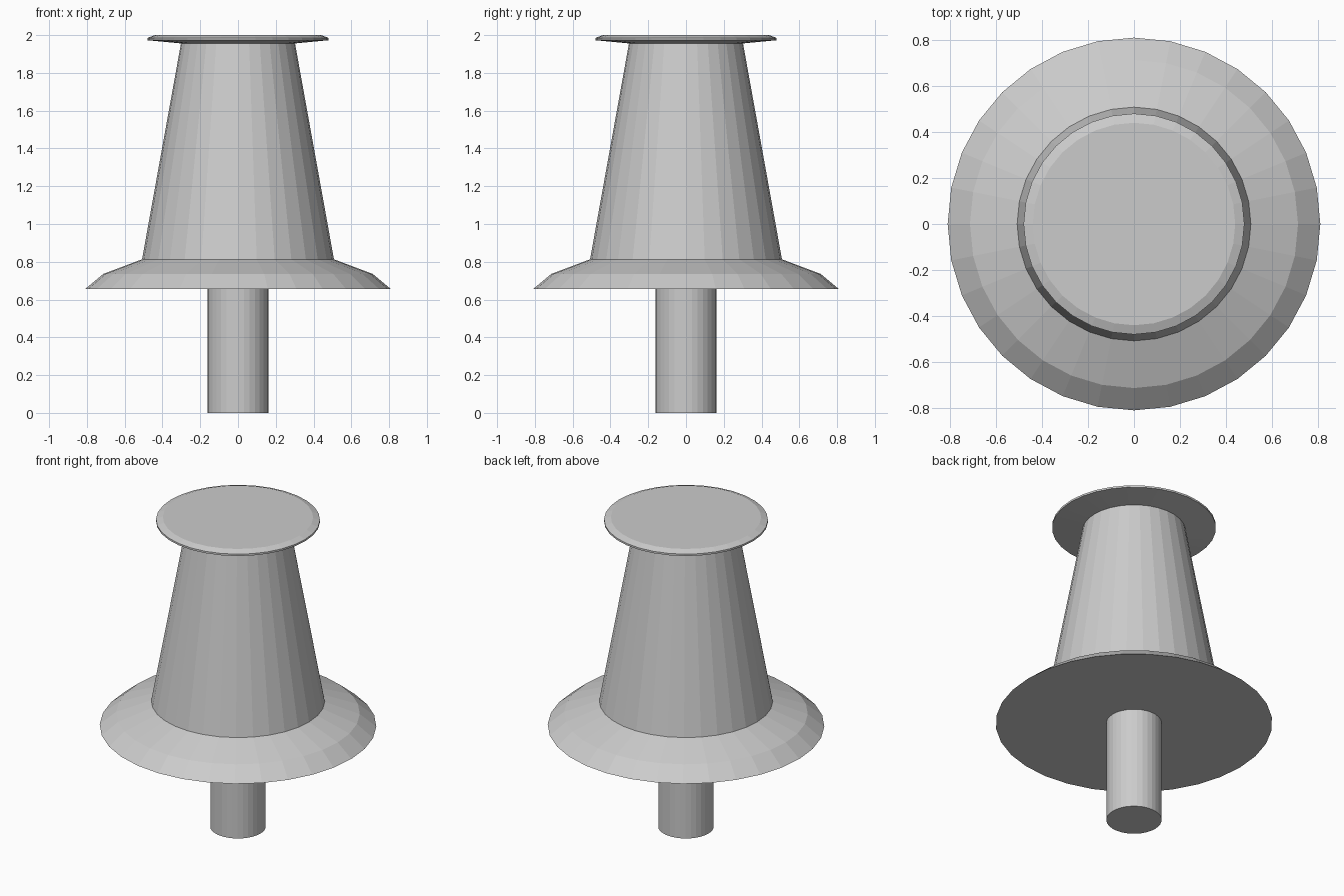
import bpy, math

if "Cube" in bpy.data.objects:
    bpy.data.objects.remove(bpy.data.objects["Cube"])

SIDES = 32


def lathe(name, profile, close_start=False, close_end=False):
    """Spin (radius, height) points, listed bottom to top, around z."""
    verts, faces = [], []
    for r, z in profile:
        for i in range(SIDES):
            a = 2 * math.pi * i / SIDES
            verts.append((r * math.cos(a), r * math.sin(a), z))
    for k in range(len(profile) - 1):
        for i in range(SIDES):
            j = (i + 1) % SIDES
            lo, hi = k * SIDES, (k + 1) * SIDES
            faces.append((lo + i, lo + j, hi + j, hi + i))
    if close_start:
        faces.append(tuple(reversed(range(SIDES))))
    if close_end:
        faces.append(tuple(range(len(verts) - SIDES, len(verts))))
    mesh = bpy.data.meshes.new(name)
    mesh.from_pydata(verts, [], faces)
    obj = bpy.data.objects.new(name, mesh)
    bpy.context.collection.objects.link(obj)
    return obj


# Round pin at the bottom
lathe("pin", [(0.162, 0), (0.162, 0.655)], close_start=True)

# Wide sloping collar with a flat underside
lathe("collar", [(0.162, 0.655), (0.81, 0.655), (0.713, 0.736), (0.508, 0.813)])

# Tapered body
lathe("body", [(0.508, 0.813), (0.302, 1.956)])

# Thin cap with bevelled rim
lathe("cap", [(0.302, 1.956), (0.48, 1.973), (0.48, 1.985), (0.44, 2.0)],
      close_end=True)
